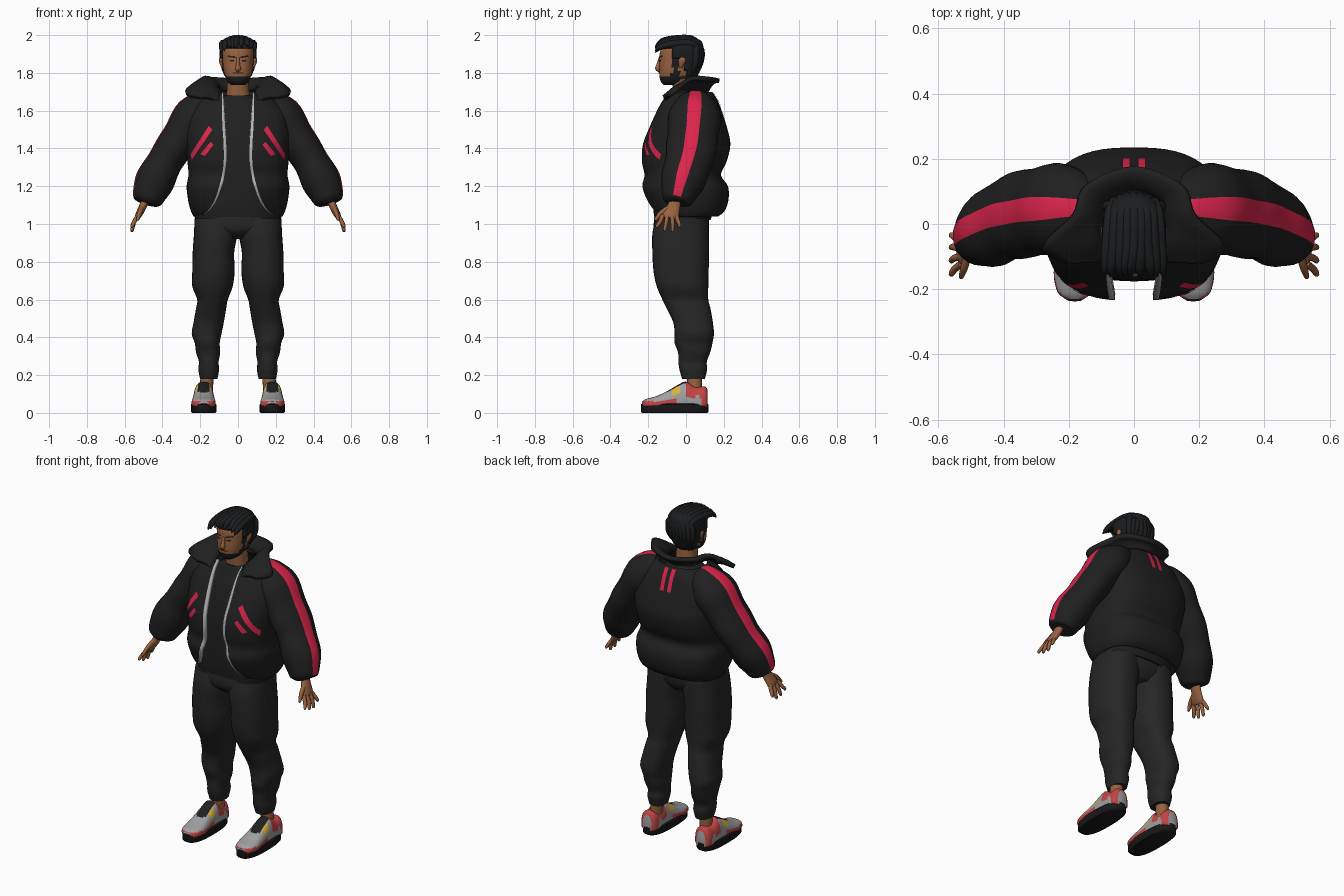
import bpy, bmesh, math, random
from mathutils import Vector
from mathutils.bvhtree import BVHTree

random.seed(4)
if "Cube" in bpy.data.objects:
    bpy.data.objects.remove(bpy.data.objects["Cube"])


def mat(name, r, g, b):
    m = bpy.data.materials.new(name)
    m.use_nodes = True
    m.diffuse_color = (r, g, b, 1)
    bsdf = next(n for n in m.node_tree.nodes if n.type == 'BSDF_PRINCIPLED')
    bsdf.inputs["Base Color"].default_value = (r, g, b, 1)
    bsdf.inputs["Roughness"].default_value = 0.8
    return m


JACKET = mat("jacket black", .014, .014, .014)
CLOTH = mat("trouser black", .019, .019, .019)
HAIR = mat("hair black", .011, .012, .013)
SKIN = mat("brown skin", .31, .12, .05)
RED = mat("crimson", .72, .018, .07)
SHOE_RED = mat("shoe red", .55, .06, .06)
GREY = mat("shoe grey", .35, .35, .35)
YELLOW = mat("yellow", .7, .45, .04)
SOLE = mat("sole black", .01, .01, .01)
ZIP = mat("zip silver", .45, .45, .45)


def spow(v, p):
    return math.copysign(abs(v) ** p, v)


def spline(keys, sub):
    """Smooth curve through tuples of any length."""
    out = []
    for s in range(len(keys) - 1):
        a, b, c, d = (keys[min(max(s + o, 0), len(keys) - 1)] for o in (-1, 0, 1, 2))
        for q in range(sub):
            t = q / sub
            out.append(tuple(.5 * (2 * k1 + (k2 - k0) * t + (2 * k0 - 5 * k1 + 4 * k2 - k3) * t * t
                                   + (3 * k1 - k0 - 3 * k2 + k3) * t ** 3)
                             for k0, k1, k2, k3 in zip(a, b, c, d)))
    return out + [tuple(keys[-1])]


def skin(name, rings, mats, rule=None, closed=True, caps=True, mirror=False, thick=0):
    """Join rings of points into one surface; rule picks a material index, None leaves a hole."""
    bm = bmesh.new()
    vs = [[bm.verts.new(p) for p in r] for r in rings]
    n = len(rings[0])
    for j, (a, b) in enumerate(zip(vs, vs[1:])):
        for i in range(n if closed else n - 1):
            k = (i + 1) % n
            quad = (a[i], a[k], b[k], b[i])
            idx = rule(j, i, sum((v.co for v in quad), Vector()) / 4) if rule else 0
            if idx is not None:
                bm.faces.new(quad).material_index = idx
    if caps:
        bm.faces.new(vs[0])
        bm.faces.new(vs[-1])
    bmesh.ops.delete(bm, geom=[v for v in bm.verts if not v.link_faces], context='VERTS')
    bmesh.ops.recalc_face_normals(bm, faces=bm.faces)
    bm.normal_update()
    mid = sum((v.co for v in bm.verts), Vector()) / len(bm.verts)
    if sum(f.normal.dot(f.calc_center_median() - mid) * f.calc_area() for f in bm.faces) < 0:
        bmesh.ops.reverse_faces(bm, faces=bm.faces)
    me = bpy.data.meshes.new(name)
    bm.to_mesh(me)
    bm.free()
    for m in mats:
        me.materials.append(m)
    for f in me.polygons:
        f.use_smooth = True
    me.set_sharp_from_angle(angle=math.radians(50))
    ob = bpy.data.objects.new(name, me)
    bpy.context.scene.collection.objects.link(ob)
    if thick:
        ob.modifiers.new("thickness", 'SOLIDIFY').thickness = thick
    if mirror:
        ob.modifiers.new("mirror", 'MIRROR').use_mirror_merge = False
    return ob


def oval(z, cx, hw, yf, yb, gap=0, n=32, p=.85):
    """Level rounded ring, starting at the front; a gap leaves it open there."""
    cy, ry = (yf + yb) / 2, (yb - yf) / 2
    if gap:
        a0, edge = math.asin((gap / hw) ** (1 / p)), .05
        span = 2 * (math.pi - a0 - edge)
        angles = [a0] + [a0 + edge + span * i / n for i in range(n + 1)] + [2 * math.pi - a0]
    else:
        angles = [2 * math.pi * i / n for i in range(n)]
    return [(cx + hw * spow(math.sin(a), p), cy - ry * spow(math.cos(a), p), z) for a in angles]


def loft(keys, sub=4, **kw):
    return [oval(*k, **kw) for k in spline(keys, sub)]


def sweep(keys, sub=4, n=10, axis=(0, 1, 0), ripple=0):
    """Rings along a path of (x, y, z, radius across, radius along the axis)."""
    path, rings = spline(keys, sub), []
    for j, k in enumerate(path):
        t = Vector(path[min(j + 1, len(path) - 1)][:3]) - Vector(path[max(j - 1, 0)][:3])
        u = t.normalized().cross(Vector(axis)).normalized()
        v = t.normalized().cross(u)
        s = 1 + ripple * math.cos(j * .9)
        angles = [2 * math.pi * i / n for i in range(n)]
        rings.append([Vector(k[:3]) + u * math.cos(a) * k[3] * s + v * math.sin(a) * k[4] * s
                      for a in angles])
    return rings


def plate(name, target, quad, side, m, mirror=True):
    """Thin painted patch of four (x, z) corners laid on a surface from front (-1) or back (+1)."""
    me = target.data
    tree = BVHTree.FromPolygons([v.co for v in me.vertices], [tuple(f.vertices) for f in me.polygons])
    a, b, c, d = (Vector(q) for q in quad)
    rows = []
    for i in range(9):
        left, right = a.lerp(d, i / 8), b.lerp(c, i / 8)
        row = []
        for x, z in (left.lerp(right, j / 4) for j in range(5)):
            hit = tree.ray_cast(Vector((x, side * 2, z)), Vector((0, -side, 0)))[0]
            row.append((x, (hit.y if hit else 0) + side * .004, z))
        rows.append(row)
    skin(name, rows, [m], closed=False, caps=False, mirror=mirror)


# Shirt and open puffer jacket
skin("shirt", loft([(1.02, 0, .225, -.165, .13), (1.1, 0, .24, -.175, .15), (1.25, 0, .22, -.175, .15),
                    (1.4, 0, .22, -.165, .15), (1.55, 0, .2, -.13, .13), (1.64, 0, .13, -.09, .1),
                    (1.68, 0, .07, -.072, .06)]), [JACKET])
body = skin("jacket_body", loft([
    (1.04, 0, .235, -.15, .17, .2), (1.07, 0, .25, -.185, .205, .15), (1.13, 0, .265, -.215, .225, .11),
    (1.2, 0, .272, -.235, .222, .085), (1.26, 0, .262, -.222, .185, .07), (1.33, 0, .268, -.235, .215, .06),
    (1.42, 0, .275, -.23, .235, .06), (1.5, 0, .28, -.2, .22, .065), (1.58, 0, .265, -.165, .195, .07),
    (1.65, 0, .21, -.13, .17, .075), (1.7, 0, .14, -.09, .14, .08)], n=48, p=.75), [JACKET, ZIP],
    rule=lambda j, i, c: 1 if i in (0, 49) else 0, closed=False, caps=False, thick=.02)

# Sleeves with a stripe down the outside
skin("sleeves", sweep([(.12, .05, 1.64, .07, .08), (.17, .05, 1.615, .1, .12), (.24, .045, 1.55, .115, .14),
                       (.31, .035, 1.45, .1, .135), (.375, .02, 1.35, .095, .13), (.43, -.01, 1.25, .102, .12),
                       (.465, -.035, 1.17, .095, .1), (.48, -.05, 1.12, .072, .075),
                       (.483, -.052, 1.11, .04, .045)], n=24, ripple=.025), [JACKET, RED],
     rule=lambda j, i, c: 1 if i in (0, 23) and j < 27 else 0, mirror=True)

# Flared collar with pointed lapels
half = [(.09, -.1, 1.62, .2, -.11, 1.66), (.1, -.05, 1.69, .275, -.06, 1.685),
        (.11, .02, 1.7, .19, .03, 1.755), (.09, .08, 1.7, .15, .12, 1.755)]
flip = [(-k[0], k[1], k[2], -k[3], k[4], k[5]) for k in reversed(half)]
collar = []
for k in spline(half + [(0, .12, 1.7, 0, .175, 1.745)] + flip, 5):
    inner, outer = Vector(k[:3]), Vector(k[3:])
    collar.append([inner.lerp(outer, t / 4) + Vector((0, 0, .018 * math.sin(math.pi * t / 4)))
                   for t in range(5)])
skin("collar", collar, [JACKET], closed=False, caps=False, thick=.025)

# Red patches on the chest and upper back
plate("chest_flash", body, [(.135, 1.5), (.155, 1.52), (.25, 1.37), (.245, 1.34)], -1, RED)
plate("small_chest_flash", body, [(.13, 1.42), (.145, 1.435), (.2, 1.37), (.175, 1.36)], -1, RED)
plate("back_bars", body, [(.012, 1.69), (.036, 1.69), (.036, 1.57), (.012, 1.57)], 1, RED)

# Trousers
legs = [(1.03, .115, .115, -.16, .12), (.95, .118, .115, -.178, .122), (.85, .13, .11, -.178, .122),
        (.75, .13, .112, -.172, .12), (.67, .135, .107, -.155, .118), (.6, .135, .081, -.125, .118),
        (.55, .143, .08, -.1, .13), (.48, .155, .08, -.068, .142), (.42, .166, .079, -.06, .148),
        (.37, .163, .066, -.06, .14), (.32, .158, .064, -.042, .128), (.27, .155, .052, -.04, .11),
        (.23, .155, .055, -.035, .112), (.18, .155, .046, -.02, .1)]
skin("trouser_legs", loft(legs), [CLOTH], mirror=True)
skin("trouser_hips", loft([(.92, 0, .08, -.11, .08), (.97, 0, .2, -.168, .115), (1.06, 0, .225, -.165, .125)]),
     [CLOTH])

# Shoes
CX = .182
skin("shoe_soles", [oval(z, CX, w, -.238 + e, .118 - e, p=.75)
                    for z, w, e in ((0, .062, .006), (.006, .067, 0), (.045, .067, 0), (.05, .06, .006))],
     [SOLE], mirror=True)


def shoe_rule(j, i, c):
    if abs(c.x - CX) < .026 and -.11 < c.y < 0 and c.z > .09:
        return 3
    if (c.z < .062 and c.y < -.05) or c.y > .08 or (c.y > 0 and c.z > .085):
        return 1
    return 2 if -.075 < c.y < -.03 and c.z > .095 else 0


upper = []
for y, w, h in spline([(.115, .03, .12), (.1, .05, .14), (.05, .055, .138), (0, .055, .165), (-.04, .056, .15),
                       (-.1, .061, .115), (-.16, .064, .088), (-.21, .052, .074), (-.232, .025, .06)], 5):
    ring = []
    for i in range(28):
        s, c = math.sin(math.tau * i / 28), math.cos(math.tau * i / 28)
        ring.append((CX + w * spow(c, .75), y, .045 + (h - .045) * spow(s, .75) if s > 0 else .045 + .02 * s))
    upper.append(ring)
skin("shoe_uppers", upper, [GREY, SHOE_RED, YELLOW, JACKET], rule=shoe_rule, mirror=True)
skin("ankles", sweep([(.17, .045, .1, .036, .04), (.16, .045, .24, .034, .038)], n=16), [SKIN], mirror=True)

# Hands
skin("palms", sweep([(.49, -.055, 1.13, .022, .03), (.505, -.065, 1.09, .02, .035),
                     (.525, -.08, 1.05, .018, .045), (.535, -.085, 1.03, .012, .04)], n=14), [SKIN], mirror=True)
for name, d, tip in (("index", -.037, .98), ("middle", -.013, .962), ("ring", .011, .958), ("little", .033, .982)):
    y = -.086 + d
    skin(name + "_fingers", sweep([(.53, y, 1.045, .011, .012), (.55, y + d * .4, 1.01, .011, .011),
                                   (.56, y + d * .7 - .004, tip + .01, .009, .009),
                                   (.561, y + d * .7 - .004, tip, .004, .004)]), [SKIN], mirror=True)
skin("thumbs", sweep([(.508, -.085, 1.09, .013, .014), (.52, -.13, 1.06, .012, .013),
                      (.53, -.16, 1.025, .008, .009), (.531, -.163, 1.018, .003, .004)]), [SKIN], mirror=True)


# Head, with the beard along the jaw
def beard_rule(j, i, c):
    chin = c.z < 1.778 and c.y < -.08
    jaw = -.085 < c.y < -.03 and c.z < 1.8
    sideburn = -.07 < c.y < -.035 and c.z < 1.9
    return 1 if chin or jaw or sideburn else 0


head = skin("head", loft([(1.735, 0, .03, -.115, -.04), (1.75, 0, .052, -.132, 0), (1.78, 0, .068, -.14, .03),
                          (1.82, 0, .078, -.142, .055), (1.86, 0, .082, -.14, .07), (1.91, 0, .083, -.138, .075),
                          (1.95, 0, .075, -.12, .065), (1.98, 0, .045, -.08, .035)], n=40), [SKIN, HAIR],
            rule=beard_rule)
skin("neck", loft([(1.6, 0, .075, -.06, .07), (1.68, 0, .062, -.066, .052), (1.78, 0, .055, -.075, .045)]), [SKIN])
skin("nose", sweep([(0, -.136, 1.88, .008, .008), (0, -.145, 1.845, .01, .011), (0, -.149, 1.822, .016, .014),
                    (0, -.139, 1.81, .009, .007)], n=12), [SKIN])
skin("ears", sweep([(.083, -.026, 1.89, .006, .01), (.091, -.02, 1.868, .011, .02), (.083, -.03, 1.828, .005, .009)],
                   n=12), [SKIN], mirror=True)
plate("eyes", head, [(.019, 1.868), (.045, 1.868), (.043, 1.86), (.021, 1.86)], -1, HAIR)
plate("eyebrows", head, [(.014, 1.887), (.055, 1.893), (.056, 1.885), (.014, 1.878)], -1, HAIR)
plate("moustache", head, [(-.026, 1.803), (.026, 1.803), (.032, 1.796), (-.032, 1.796)], -1, HAIR, False)

# Hair: a cap cut away over the face, then combed locks
skin("hair_cap", loft([(1.77, 0, .065, -.1, .05), (1.8, 0, .082, -.13, .07), (1.85, 0, .093, -.148, .088),
                       (1.9, 0, .098, -.152, .094), (1.94, 0, .097, -.15, .092), (1.97, 0, .082, -.13, .08),
                       (1.988, 0, .045, -.08, .045)], n=40), [HAIR],
     rule=lambda j, i, c: 0 if c.z > 1.935 or c.y > (-.075 if c.z > 1.875 else 0) else None, thick=.012)
for i in range(9):
    x = (i - 4) * .02
    drop, wob = 4 * x * x, random.uniform(-.012, .012)
    skin("top_lock", sweep([(x * .8, .075, 1.945 - drop, .01, .01), (x * .9, .03, 1.98 - drop, .018, .02),
                            (x, -.06, 1.98 - drop, .019, .02), (x + wob, -.13, 1.965 - drop, .016, .016),
                            (x * 1.05 + wob, -.162, 1.94 - drop + wob, .003, .003)],
                           axis=(1, 0, 0)), [HAIR])
    skin("back_lock", sweep([(x * .8, .055, 1.965 - drop, .01, .01), (x, .08 - drop, 1.92, .018, .017),
                             (x * .9 + wob, .075 - drop, 1.85, .016, .015),
                             (x * .7, .045 - drop, 1.775 + wob, .003, .003)], axis=(1, 0, 0)), [HAIR])
